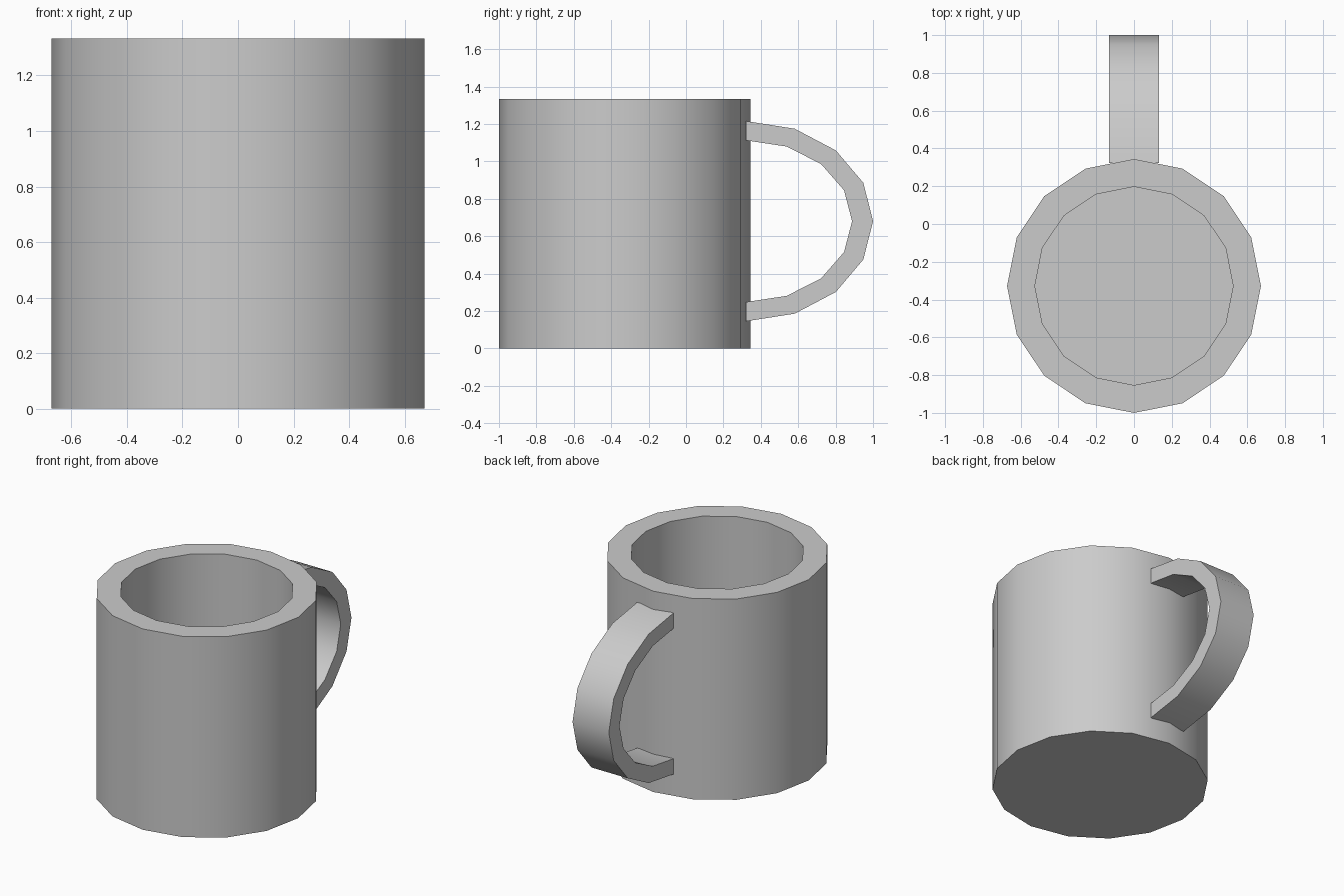
import bpy, bmesh, math
from mathutils import Vector

old = bpy.data.objects.get("Cube")
if old:
    bpy.data.objects.remove(old, do_unlink=True)

GREY = (0.6, 0.6, 0.6, 1.0)
mat = bpy.data.materials.new("ceramic grey")
mat.use_nodes = True
mat.diffuse_color = GREY
mat.node_tree.nodes["Principled BSDF"].inputs["Base Color"].default_value = GREY

SIDES = 16
CENTRE_Y = -0.328


def finish(name, bm):
    """Turn a bmesh into a smooth-shaded object with sharp corners."""
    bmesh.ops.recalc_face_normals(bm, faces=bm.faces)
    mesh = bpy.data.meshes.new(name)
    bm.to_mesh(mesh)
    bm.free()
    mesh.materials.append(mat)
    obj = bpy.data.objects.new(name, mesh)
    bpy.context.collection.objects.link(obj)
    bpy.ops.object.select_all(action='DESELECT')
    obj.select_set(True)
    bpy.context.view_layer.objects.active = obj
    bpy.ops.object.shade_smooth_by_angle(angle=math.radians(40))
    return obj


def bridge(bm, a, b):
    """Join two closed rings of vertices with quads."""
    n = len(a)
    for i in range(n):
        j = (i + 1) % n
        bm.faces.new((a[i], a[j], b[j], b[i]))


# Cup: outer wall, flat rim, inner wall and floor
bm = bmesh.new()
rings = []
for radius, z in ((0.672, 0), (0.672, 1.333), (0.525, 1.333), (0.525, 0.15)):
    angles = [math.tau * i / SIDES for i in range(SIDES)]
    rings.append([bm.verts.new((radius * math.sin(a),
                                CENTRE_Y + radius * math.cos(a), z)) for a in angles])
for a, b in zip(rings, rings[1:]):
    bridge(bm, a, b)
bm.faces.new(rings[0])
bm.faces.new(rings[-1])
finish("cup", bm)

# Handle: rectangular section swept round half an ellipse
bm = bmesh.new()
HALF_WIDTH = 0.133
centre = Vector((0, 0.322, 0.68))
sections = []
for i in range(SIDES // 2 + 1):
    a = math.pi * i / (SIDES // 2)
    outer = centre + Vector((0, 0.678 * math.sin(a), 0.535 * math.cos(a)))
    inner = centre + Vector((0, 0.566 * math.sin(a), 0.432 * math.cos(a)))
    corners = ((outer, -1), (outer, 1), (inner, 1), (inner, -1))
    sections.append([bm.verts.new((s * HALF_WIDTH, p.y, p.z)) for p, s in corners])
for a, b in zip(sections, sections[1:]):
    bridge(bm, a, b)
bm.faces.new(sections[0])
bm.faces.new(sections[-1])
finish("handle", bm)
